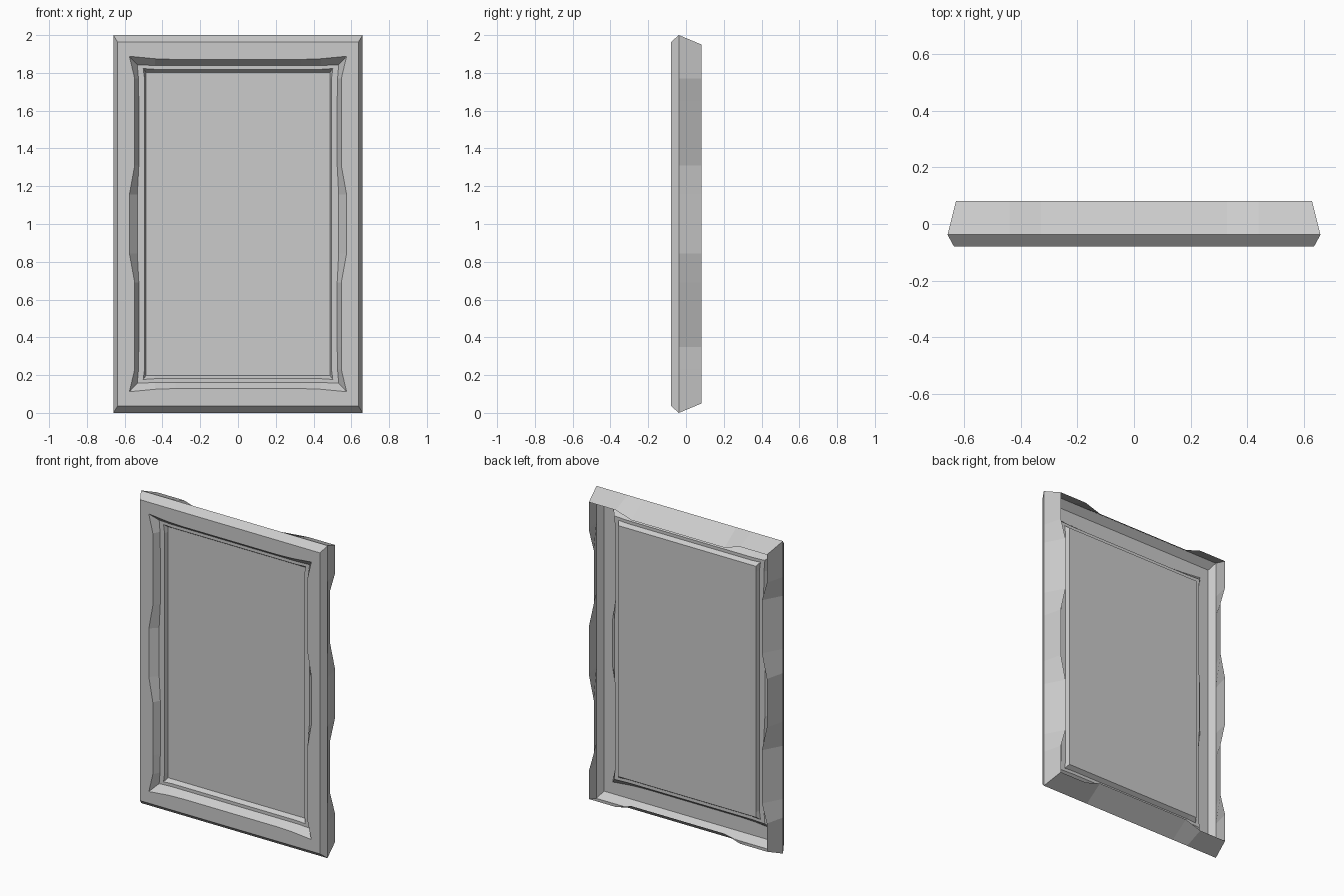
import bpy

if "Cube" in bpy.data.objects:
    bpy.data.objects.remove(bpy.data.objects["Cube"])

# Stations (distance from the middle) where the carved dents bend
V = (0.77, 0.65, 0.31, 0.155)   # along the upright sides
H = (0.44, 0.33)                # along the top and bottom
MID = 1.0


def side(corner, stations, dents):
    """(position, inset) pairs from one corner towards the next, symmetric."""
    low = [(-corner, 0.0)] + [(-s, d) for s, d in zip(stations, dents)]
    return low + [(-p, d) for p, d in reversed(low[1:])]


def ring(hw, hh, y, vd=(0, 0, 0, 0), hd=(0, 0)):
    """Closed rectangular loop, counter-clockwise seen from the front."""
    up, across = side(hh, V, vd), side(hw, H, hd)
    pts = [(p, -hh + d) for p, d in across]
    pts += [(hw - d, p) for p, d in up]
    pts += [(-x, -z) for x, z in pts]
    return [(x, y, MID + z) for x, z in pts]


def make_object(name, verts, faces):
    mesh = bpy.data.meshes.new(name)
    mesh.from_pydata(verts, [], faces)
    mesh.update()
    obj = bpy.data.objects.new(name, mesh)
    bpy.context.collection.objects.link(obj)
    return obj


# Moulding profile, from the open back edge over the front to the panel.
# The dents pull each loop inwards.
rings = [
    ring(0.63, 0.95, 0.082, (0, 0.035, 0.035, 0), (0, 0.035)),   # back edge
    ring(0.66, 1.00, -0.038),                                    # outer edge
    ring(0.637, 0.963, -0.08),                                   # front bevel
    ring(0.575, 0.888, -0.08, (0.028, 0.028, 0.028, 0), (0.013, 0.017)),
    ring(0.533, 0.843, -0.036, (0.006, 0.008, 0.008, 0), (0.004, 0.004)),
    ring(0.502, 0.823, -0.036, (0.007,) * 4, (0.004, 0.004)),    # inner step
    ring(0.487, 0.803, -0.01),                                   # panel edge
]
n = len(rings[0])
verts = [p for r in rings for p in r]
faces = []
for k in range(len(rings) - 1):
    for i in range(n):
        j = (i + 1) % n
        faces.append((k * n + i, k * n + j, (k + 1) * n + j, (k + 1) * n + i))
make_object("carved_frame", verts, faces)

# Flat panel filling the opening
make_object("panel", rings[-1], [tuple(range(n))])
